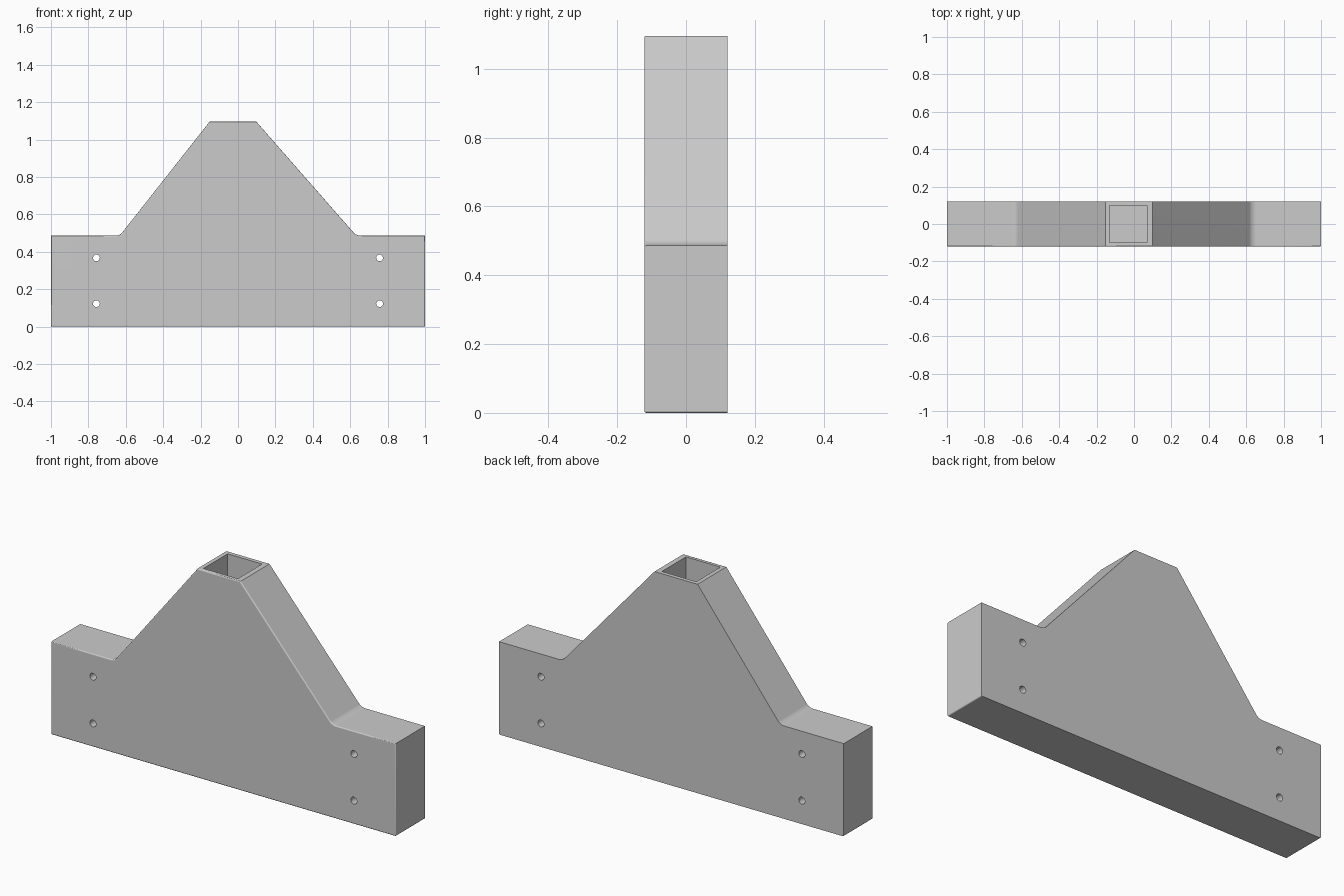
import bpy
import bmesh
import math
from mathutils import Vector

if "Cube" in bpy.data.objects:
    bpy.data.objects.remove(bpy.data.objects["Cube"], do_unlink=True)

HALF_DEPTH = 0.121
SHOULDER = 0.487
TOP = 1.096

grey = bpy.data.materials.new("plain grey")
grey.use_nodes = True
colour = (0.6, 0.6, 0.6, 1)
grey.diffuse_color = colour
grey.node_tree.nodes["Principled BSDF"].inputs["Base Color"].default_value = colour


def make_body():
    """Extruded gable outline, rounded inner corners and softened front edges."""
    outline = [(-1, 0), (1, 0), (1, SHOULDER), (0.632, SHOULDER), (0.098, TOP),
               (-0.152, TOP), (-0.632, SHOULDER), (-1, SHOULDER)]
    bm = bmesh.new()
    face = bm.faces.new([bm.verts.new((x, -HALF_DEPTH, z)) for x, z in outline])
    moved = bmesh.ops.extrude_face_region(bm, geom=[face], use_keep_orig=True)
    verts = [v for v in moved["geom"] if isinstance(v, bmesh.types.BMVert)]
    bmesh.ops.translate(bm, verts=verts, vec=(0, 2 * HALF_DEPTH, 0))
    bmesh.ops.recalc_face_normals(bm, faces=bm.faces)

    # Fillet where the slopes meet the shoulders
    inner = [e for e in bm.edges
             if all(abs(abs(v.co.x) - 0.632) < 0.001 for v in e.verts)
             and abs(e.verts[0].co.y - e.verts[1].co.y) > 0.1]
    bmesh.ops.bevel(bm, geom=inner, offset=0.02, offset_type='OFFSET',
                    segments=6, profile=0.5, affect='EDGES')

    # Fine rounding along the front outline and the bottom ends
    def softened(edge):
        a, b = (v.co for v in edge.verts)
        front = max(a.y, b.y) < -HALF_DEPTH + 0.001
        bottom_end = max(a.z, b.z) < 0.001 and abs(a.x + b.x) > 1.99
        return front or bottom_end

    bmesh.ops.bevel(bm, geom=[e for e in bm.edges if softened(e)], offset=0.006,
                    offset_type='OFFSET', segments=3, profile=0.5, affect='EDGES')
    mesh = bpy.data.meshes.new("bracket_body")
    bm.to_mesh(mesh)
    bm.free()
    mesh.materials.append(grey)
    obj = bpy.data.objects.new("bracket_body", mesh)
    bpy.context.collection.objects.link(obj)
    return obj


def cut(target, cutter):
    """Subtract the cutter for good and discard it."""
    cutter.hide_render = True
    mod = target.modifiers.new("cut", 'BOOLEAN')
    mod.operation = 'DIFFERENCE'
    mod.solver = 'EXACT'
    mod.object = cutter
    bpy.ops.object.select_all(action='DESELECT')
    target.select_set(True)
    bpy.context.view_layer.objects.active = target
    bpy.ops.object.modifier_apply(modifier=mod.name)
    bpy.data.objects.remove(cutter, do_unlink=True)


body = make_body()

# Square socket opening at the peak
floor, roof = 0.5, TOP + 0.1
bpy.ops.mesh.primitive_cube_add(size=1, location=(-0.03, 0, (floor + roof) / 2))
socket = bpy.context.object
socket.name = "socket_cutter"
socket.scale = Vector((0.2, 0.2, roof - floor))
socket.data.materials.append(grey)
cut(body, socket)

# Four screw holes right through the wings
for x in (-0.757, 0.757):
    for z in (0.123, 0.368):
        bpy.ops.mesh.primitive_cylinder_add(vertices=24, radius=0.018, depth=0.5,
                                            location=(x, 0, z),
                                            rotation=(math.pi / 2, 0, 0))
        hole = bpy.context.object
        hole.name = "hole_cutter"
        hole.data.materials.append(grey)
        cut(body, hole)

# Smooth the fillets while the broad faces stay flat
bpy.ops.object.select_all(action='DESELECT')
body.select_set(True)
bpy.context.view_layer.objects.active = body
bpy.ops.object.shade_smooth_by_angle(angle=math.radians(35))
weighted = body.modifiers.new("flat faces", 'WEIGHTED_NORMAL')
weighted.keep_sharp = True
